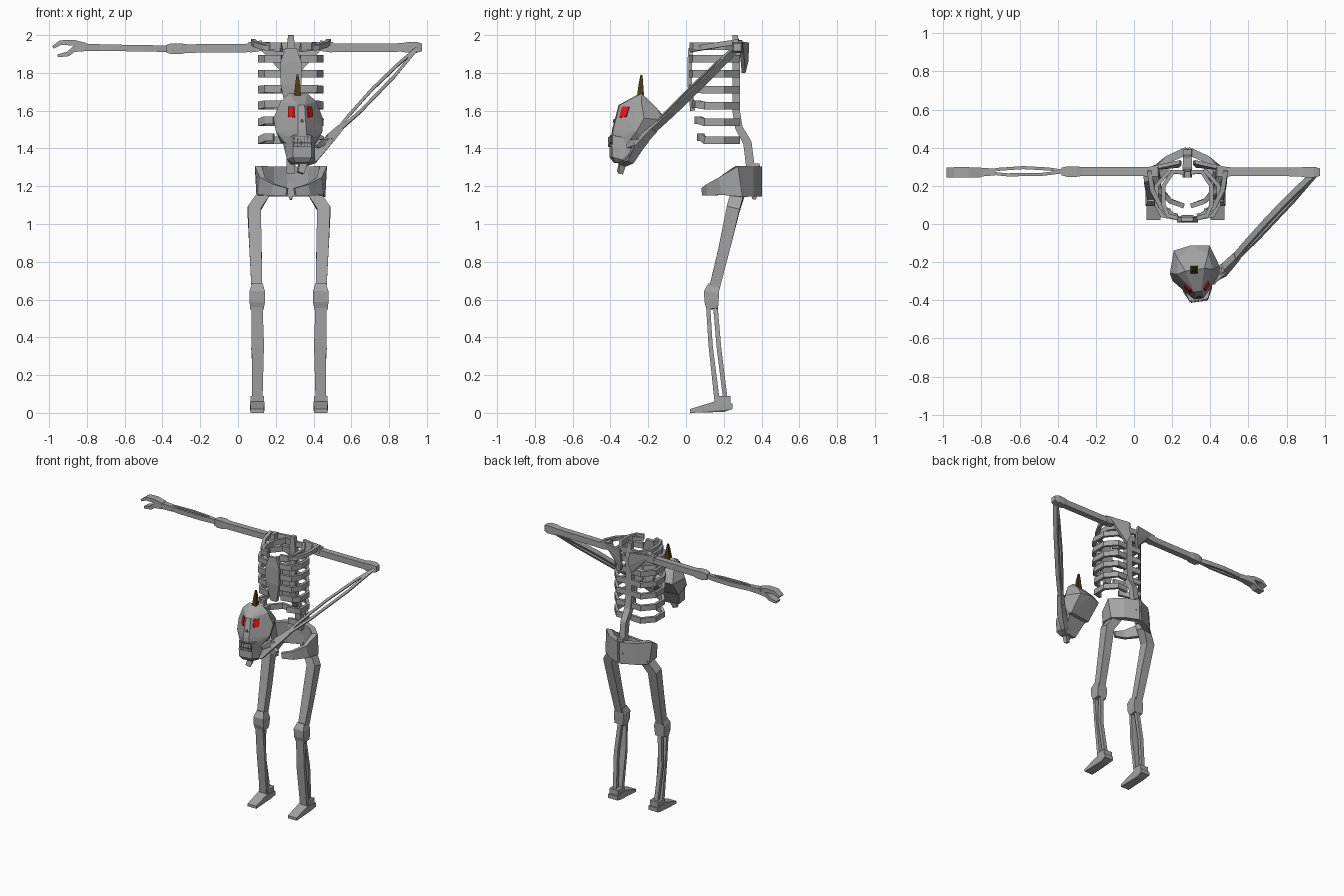
import bpy, bmesh
from mathutils import Vector, Matrix
from mathutils.bvhtree import BVHTree

cube = bpy.data.objects.get("Cube")
if cube:
    bpy.data.objects.remove(cube, do_unlink=True)


def material(name, rgb):
    m = bpy.data.materials.new(name)
    m.use_nodes = True
    m.diffuse_color = (*rgb, 1)
    m.node_tree.nodes["Principled BSDF"].inputs["Base Color"].default_value = (*rgb, 1)
    return m


BONE = material("bone grey", (0.37, 0.37, 0.37))
RED = material("eye red", (0.8, 0.01, 0.01))
HORN = material("horn brown", (0.07, 0.045, 0.005))
DARK = material("mouth dark grey", (0.09, 0.09, 0.09))
MID = 0.28  # x of the body's own centre line
LEGS = 0.27  # x midway between the legs


def finish(name, bm, mat, matrix=None):
    bmesh.ops.recalc_face_normals(bm, faces=bm.faces)
    mesh = bpy.data.meshes.new(name)
    bm.to_mesh(mesh)
    bm.free()
    mesh.materials.append(mat)
    ob = bpy.data.objects.new(name, mesh)
    bpy.context.collection.objects.link(ob)
    if matrix:
        ob.matrix_world = matrix
    return ob


def beam(name, path, sizes, ref=(0, 0, 1), mat=BONE):
    """Rectangular bar along a path; sizes are (across, along ref)."""
    pts = [Vector(p) for p in path]
    if isinstance(sizes, tuple):
        sizes = [sizes] * len(pts)
    bm = bmesh.new()
    rings = []
    for i, p in enumerate(pts):
        t = (pts[min(i + 1, len(pts) - 1)] - pts[max(i - 1, 0)]).normalized()
        side = t.cross(Vector(ref)).normalized()
        up = side.cross(t)
        w, h = sizes[i]
        rings.append([bm.verts.new(p + side * a * w / 2 + up * b * h / 2)
                      for a, b in ((-1, -1), (1, -1), (1, 1), (-1, 1))])
    for r, q in zip(rings, rings[1:]):
        for k in range(4):
            bm.faces.new((r[k], r[k - 1], q[k - 1], q[k]))
    bm.faces.new(rings[0])
    bm.faces.new(rings[-1])
    return finish(name, bm, mat)


def hull_mesh(points, mirror=False):
    bm = bmesh.new()
    for x, y, z in points:
        for s in ((1, -1) if mirror and x else (1,)):
            bm.verts.new((s * x, y, z))
    res = bmesh.ops.convex_hull(bm, input=bm.verts)
    junk = {g for g in res["geom_interior"] + res["geom_unused"]
            if isinstance(g, bmesh.types.BMVert)}
    bmesh.ops.delete(bm, geom=list(junk), context="VERTS")
    return bm


# Spine, neck and sternum
beam("spine", [(MID, .26, 2.0), (MID, .265, 1.9), (MID, .265, 1.6), (MID, .28, 1.51),
               (MID, .325, 1.43), (MID, .345, 1.27)],
     [(.03, .03), (.05, .04), (.05, .04), (.05, .04), (.045, .045), (.045, .045)], (0, 1, 0))
beam("sternum", [(MID, .025, 1.93), (MID, .02, 1.86), (MID, .02, 1.74), (MID, .035, 1.6)],
     [(.06, .025), (.11, .025), (.11, .025), (.05, .025)], (0, 1, 0))

for s, label in ((-1, "right"), (1, "left")):
    def at(x, y, z):
        return (MID + s * x, y, z)

    def leg(x, y, z):
        return (LEGS + s * x, y, z)

    # Ribs narrow at the top and shorten towards the bottom
    for i, z in enumerate((1.94, 1.875, 1.795, 1.715, 1.635, 1.55, 1.46)):
        w = .125 if i == 0 else .163
        front = .03 + max(0, i - 3) * .013
        tip = .05 if i < 5 else .09
        drop = .004 * max(0, i - 2)
        beam(label + "_rib", [at(.015, .27, z - drop), at(w * .6, .275, z - drop),
                              at(w, .2, z - drop), at(w, .1, z - drop),
                              at(w * .82, front + .015, z), at(tip, front, z)], (.022, .04))

    # Collar bone, shoulder blade and shoulder
    beam(label + "_collar_bone", [at(.05, .03, 1.925), at(.14, .09, 1.935), at(.185, .18, 1.95),
                                  at(.2, .28, 1.965)], (.025, .028))
    finish(label + "_shoulder_blade", hull_mesh(
        [at(x, y + d, z) for d in (0, .02) for x, y, z in
         ((.2, .28, 1.965), (.04, .315, 1.96), (.03, .31, 1.86), (.045, .295, 1.8),
          (.11, .29, 1.9))]), BONE)
    beam(label + "_shoulder", [at(.15, .275, 1.945), at(.22, .275, 1.935)], (.05, .055))

    # Hip wing curving round to the front
    beam(label + "_hip", [at(0, .385, 1.225), at(.1, .34, 1.225), at(.168, .28, 1.225),
                          at(.155, .19, 1.2), at(.09, .12, 1.18), at(.02, .095, 1.17)],
         [(.04, .16), (.04, .16), (.04, .165), (.03, .095), (.025, .06), (.025, .04)])

    # Leg
    beam(label + "_thigh", [leg(.12, .28, 1.18), leg(.185, .25, 1.08), leg(.177, .2, .86),
                            leg(.17, .145, .64)],
         [(.06, .07), (.07, .07), (.065, .06), (.055, .055)], (0, 1, 0))
    beam(label + "_knee", [leg(.168, .145, .68), leg(.168, .135, .64), leg(.168, .135, .59),
                           leg(.17, .14, .55)],
         [(.055, .055), (.082, .08), (.082, .075), (.07, .06)], (0, 1, 0))
    beam(label + "_shin", [leg(.17, .117, .57), leg(.165, .13, .36), leg(.168, .165, .06)],
         [(.06, .022), (.065, .022), (.055, .028)], (0, 1, 0))
    beam(label + "_calf_bone", [leg(.165, .155, .57), leg(.185, .175, .34), leg(.17, .21, .06)],
         (.03, .024), (0, 1, 0))
    beam(label + "_ankle", [leg(.168, .195, .09), leg(.168, .195, .03)], (.07, .08), (0, 1, 0))
    finish(label + "_foot", hull_mesh(
        [leg(.168 + d * w, y, z) for d in (-1, 1) for w, y, z in
         ((.036, .02, 0), (.036, .02, .02), (.038, .15, .06), (.038, .245, .05),
          (.038, .245, .02), (.03, .2, .005))]), BONE)

beam("tailbone", [(MID, .37, 1.32), (MID, .375, 1.22), (MID, .36, 1.13)],
     [(.045, .04), (.06, .04), (.012, .02)], (0, 1, 0))


# Arms: shoulder, elbow and wrist positions
def arm(label, shoulder, elbow, wrist, ref):
    a, b, c = Vector(shoulder), Vector(elbow), Vector(wrist)
    u = (b - a).normalized()
    beam(label + "_upper_arm", [a, b], (.045, .045))
    beam(label + "_elbow", [b - u * .07, b - u * .04, b + u * .01, b + u * .04],
         [(.045, .045), (.055, .055), (.055, .058), (.04, .04)])
    b = b + u * .02
    f = (c - b).normalized()
    n = f.cross(Vector(ref)).normalized()
    m = b.lerp(c, .5)
    beam(label + "_forearm_inner", [b, b.lerp(c, .3) - n * .015, b.lerp(c, .7) - n * .015, c],
         (.016, .034), ref)
    beam(label + "_forearm_outer", [b, b.lerp(c, .2) + n * .014, m + n * .022,
                                    b.lerp(c, .8) + n * .014, c], (.016, .034), ref)
    beam(label + "_wrist", [c - f * .07, c + f * .03], [(.035, .036), (.05, .04)], ref)


arm("right", (.07, .275, 1.932), (-.34, .275, 1.928), (-.8, .272, 1.935), (0, 0, 1))
arm("left", (.49, .275, 1.932), (.935, .272, 1.935), (.5, -.21, 1.465), (.4, -.75, .5))

# Open right hand
beam("right_upper_finger", [(-.81, .27, 1.94), (-.87, .27, 1.96), (-.94, .27, 1.96),
                            (-.98, .27, 1.935)],
     [(.05, .04), (.055, .03), (.055, .025), (.05, .015)])
beam("right_lower_finger", [(-.81, .27, 1.935), (-.87, .27, 1.925), (-.9, .27, 1.9),
                            (-.955, .27, 1.89)],
     [(.05, .04), (.055, .03), (.05, .025), (.05, .015)])

# Left hand gripping the head from the side and below
beam("left_lower_finger", [(.5, -.21, 1.46), (.46, -.25, 1.42), (.4, -.29, 1.345),
                           (.345, -.335, 1.325), (.33, -.35, 1.27)],
     [(.04, .04), (.05, .05), (.045, .035), (.045, .035), (.035, .025)], (.4, -.75, .5))
beam("left_thumb", [(.47, -.24, 1.43), (.435, -.28, 1.43), (.415, -.31, 1.41)],
     [(.04, .045), (.03, .035), (.02, .02)])

# Severed head, turned slightly to its left
HEAD = Matrix.Translation((.32, -.25, 1.5)) @ Matrix.Rotation(.14, 4, "Z")
cranium = hull_mesh([(.05, .01, .19), (.018, -.105, .13), (.095, 0, .15), (.085, -.035, .1),
                     (.132, .01, .06), (.125, -.03, -.01), (.08, .08, .12), (.095, .125, .05),
                     (0, .14, .06), (.022, -.14, 0), (.025, -.145, -.06), (.085, -.07, -.07),
                     (.09, .03, -.07)], True)
jaw = hull_mesh([(.05, -.148, -.03), (.08, -.06, -.05), (.085, .01, -.06), (.05, -.15, -.145),
                 (.075, -.1, -.16), (.035, -.13, -.175), (.05, -.06, -.185)], True)


def plate(name, bm, corners, mat, lift=.005, n=4):
    """Thin panel laid over a surface, seen along y."""
    tree = BVHTree.FromBMesh(bm)
    a, b, c, d = [Vector((x, 0, z)) for x, z in corners]
    out = bmesh.new()
    grid = []
    for i in range(n + 1):
        row = []
        for j in range(n + 1):
            p = a.lerp(b, i / n).lerp(d.lerp(c, i / n), j / n)
            hit = tree.ray_cast(Vector((p.x, -1, p.z)), Vector((0, 1, 0)))[0]
            row.append(out.verts.new((p.x, (hit.y if hit else -.1) - lift, p.z)))
        grid.append(row)
    for i in range(n):
        for j in range(n):
            out.faces.new((grid[i][j], grid[i + 1][j], grid[i + 1][j + 1], grid[i][j + 1]))
    ob = finish(name, out, mat, HEAD)
    mod = ob.modifiers.new("thickness", "SOLIDIFY")
    mod.thickness = .006
    mod.offset = 0


for s, label in ((-1, "right"), (1, "left")):
    plate(label + "_eye", cranium, [(s * .037, .064), (s * .066, .068), (s * .062, .12),
                                    (s * .035, .122)], RED)
plate("nose", cranium, [(-.012, .037), (.012, .037), (.003, .055), (-.003, .055)], DARK)
plate("mouth", jaw, [(-.05, -.093), (.05, -.093), (.042, -.037), (-.042, -.037)], DARK, .003)
for i in range(5):
    x = (i - 2) * .018
    plate("upper_tooth", jaw, [(x - .007, -.065), (x + .007, -.065), (x + .0085, -.04),
                               (x - .0085, -.04)], BONE, .007, 1)
    plate("lower_tooth", jaw, [(x - .008, -.093), (x + .008, -.093), (x + .007, -.075),
                               (x - .007, -.075)], BONE, .007, 1)
finish("cranium", cranium, BONE, HEAD)
finish("jaw", jaw, BONE, HEAD)
beam("horn", [(.315, -.24, 1.67), (.315, -.24, 1.71), (.315, -.238, 1.75), (.315, -.236, 1.79)],
     [(.04, .04), (.03, .03), (.022, .022), (.01, .01)], (0, 1, 0), HORN)
